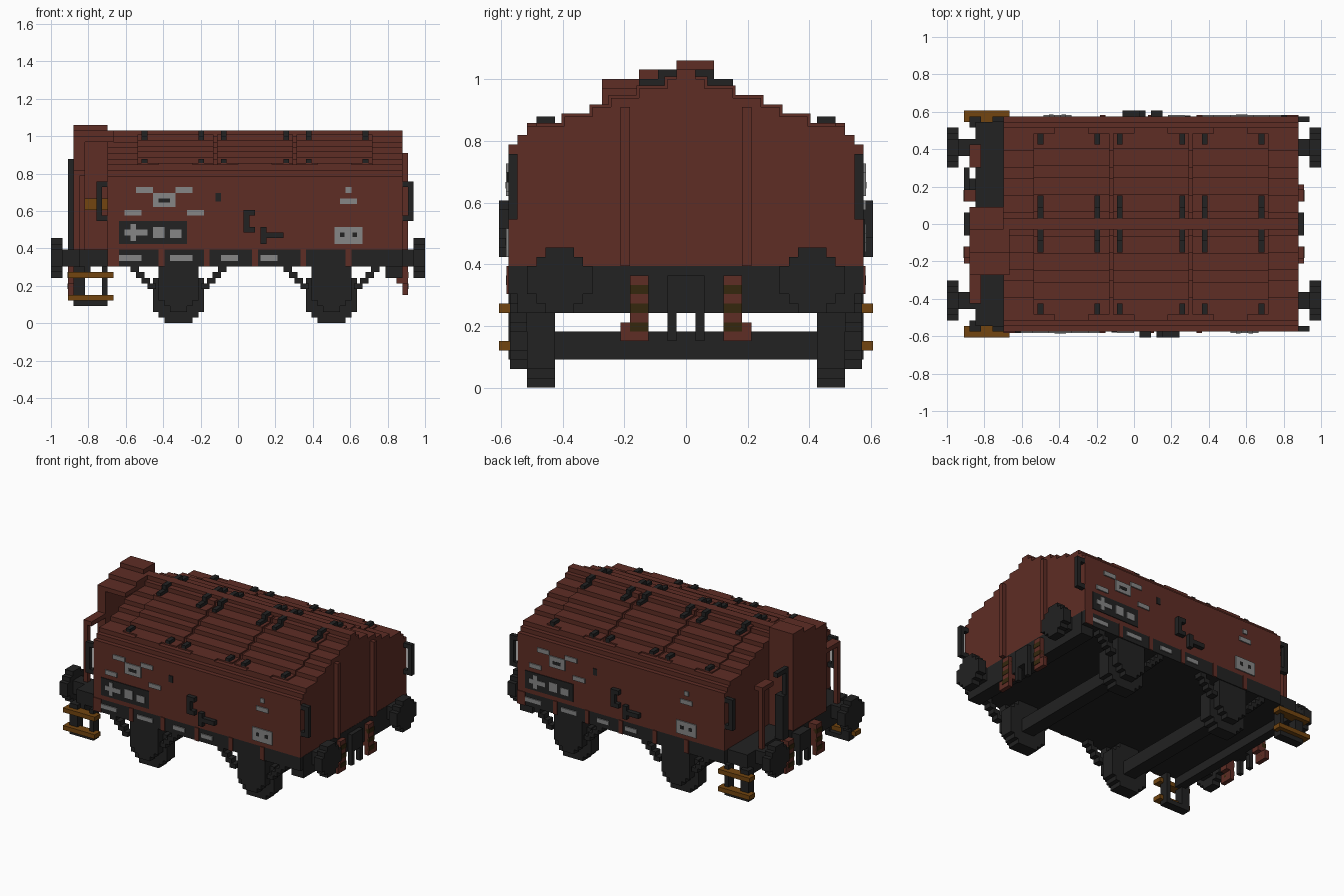
import bpy
import bmesh

UNIT = 2 / 66  # every part sits on a coarse block grid

old = bpy.data.objects.get("Cube")
if old:
    bpy.data.objects.remove(old, do_unlink=True)


def material(name, red, green, blue):
    mat = bpy.data.materials.new(name)
    mat.diffuse_color = (red, green, blue, 1)
    mat.use_nodes = True
    shader = next(n for n in mat.node_tree.nodes if n.type == "BSDF_PRINCIPLED")
    shader.inputs["Base Color"].default_value = (red, green, blue, 1)
    shader.inputs["Roughness"].default_value = 0.9
    return mat


RED = material("oxide red", .112, .026, .018)
BLACK = material("soft black", .016, .016, .016)
GREY = material("marking grey", .24, .24, .24)
WOOD = material("wood brown", .17, .06, .005)
DARK = material("dark brown", .035, .02, .004)


# Placements: each maps a grid point to a repeated position
def same(x, y): return x, y
def flip_y(x, y): return x, -y
def flip_x(x, y): return -x, y
def flip_both(x, y): return -x, -y
def turn(x, y): return 6 - x, -y          # half turn about the body centre
def body_flip(x, y): return 6 - x, y


SIDES = (same, flip_y)
TURNED = (same, turn)
BODY_CORNERS = (same, flip_y, turn, body_flip)
CORNERS = (same, flip_y, flip_x, flip_both)


def finish(name, mat, bm):
    bmesh.ops.recalc_face_normals(bm, faces=bm.faces)
    mesh = bpy.data.meshes.new(name)
    bm.to_mesh(mesh)
    bm.free()
    mesh.materials.append(mat)
    obj = bpy.data.objects.new(name, mesh)
    bpy.context.collection.objects.link(obj)
    return obj


def blocks(name, mat, boxes, places=(same,)):
    """One object made of axis-aligned boxes (x0, x1, y0, y1, z0, z1)."""
    bm = bmesh.new()
    for place in places:
        for x0, x1, y0, y1, z0, z1 in boxes:
            xa, ya = place(x0, y0)
            xb, yb = place(x1, y1)
            low = (min(xa, xb), min(ya, yb), z0)
            high = (max(xa, xb), max(ya, yb), z1)
            for v in bmesh.ops.create_cube(bm, size=1)["verts"]:
                v.co = [(a + b) / 2 + c * (b - a) for a, b, c in zip(low, high, v.co)]
                v.co *= UNIT
    return finish(name, mat, bm)


def stepped(name, mat, base, levels, along, start, end, centre=0, places=(same,)):
    """Extrude a symmetric staircase outline given as (half width, top)."""
    right, z = [], base
    for half, top in levels:
        right += [(half, z), (half, top)]
        z = top
    outline = right + [(-w, h) for w, h in reversed(right)]
    bm = bmesh.new()
    for place in places:
        verts = []
        for w, h in outline:
            x, y = (start, centre + w) if along == "x" else (centre + w, start)
            x, y = place(x, y)
            verts.append(bm.verts.new((x * UNIT, y * UNIT, h * UNIT)))
        face = bm.faces.new(verts)
        x, y = place(end, 0) if along == "x" else place(0, end)
        sx, sy = place(start, 0) if along == "x" else place(0, start)
        new = bmesh.ops.extrude_face_region(bm, geom=[face], use_keep_orig=True)["geom"]
        for v in (g for g in new if isinstance(g, bmesh.types.BMVert)):
            v.co.x += (x - sx) * UNIT
            v.co.y += (y - sy) * UNIT
    return finish(name, mat, bm)


def plates(name, mat, rects, thickness):
    """Thin painted plates (x0, x1, z0, z1) on both long sides."""
    boxes = [(a, b, -19 - thickness, -19, c, d) for a, b, c, d in rects]
    return blocks(name, mat, boxes, TURNED)


# Body with stepped roof
ROOF = [(19, 26), (18, 27), (17, 28), (13, 29), (10, 30), (8, 31), (5, 32), (2, 33), (1, 34)]
stepped("body_and_roof", RED, 13, ROOF, "x", -23, 29)

# Raised roof hatches with clasps
for i, x in enumerate((-18, -4, 10)):
    raised = [(16, 28.3)] + [(w + .3, h + .3) for w, h in ROOF[3:8]]
    stepped(f"roof_hatch_{i + 1}", RED, 27, raised, "x", x + .3, x + 13.7)
    blocks(f"hatch_lip_{i + 1}", RED, [(x + 4, x + 10, -17, 17, 27, 28.3)])
clasps = []
for x in (-17, -7, -3, 8, 12, 22):
    clasps += [(x, x + 1, 14, 16, 27, 29), (x, x + 1, 2, 5, 32, 33), (x, x + 1, 1, 3, 33, 34)]
blocks("roof_clasps", BLACK, clasps, SIDES)

# End wall ribs
blocks("end_ribs", RED, [(29, 30, 6, 7, 13, 30)], SIDES)

# Chassis, end platform and headstocks
blocks("chassis", BLACK, [(-23, 29, -19, 19, 10, 13)])
blocks("platform", BLACK, [(-28, -23, -18, 18, 10, 13)])
blocks("headstocks", BLACK, [(26, 29.05, -18, 18, 8, 13), (-28, -26, -18, 18, 8, 13)])
plates("frame_posts", RED, [(-23, -21, 10, 13)] +
       [(x, x + 1, 10, 13) for x in (-14, -6, 2.5, 11, 19)], .2)

# Brakeman's shelter, open towards the front
blocks("shelter", RED, [
    (-29, -27, -9, 3, 13, 32), (-27, -23, 2, 3, 13, 32),
    (-29, -22, -9, -1, 32, 33), (-29, -23, -1, 3, 32, 33),
    (-29, -22, -5, -1, 33, 34), (-29, -23, -1, 3, 33, 35)])
blocks("shelter_seat", WOOD, [(-27, -23, -6, 2, 20, 22)])
blocks("platform_rails", RED, [
    (-29, -27, 10, 14, 26, 27), (-29, -28, 13, 14, 13, 26),
    (-29, -27, -14, -9, 26, 27), (-29, -28, -14, -13, 13, 26)])
blocks("brake_column", BLACK, [
    (-30, -29, 6, 7, 13, 29), (-30, -29, 7, 10, 28, 29), (-30, -28, 6, 8, 13, 23)])

# Corner grab handles
blocks("corner_handles", BLACK, [
    (30, 31, 18, 19, 18, 25), (29, 30, 18, 19, 18, 19), (29, 30, 18, 19, 24, 25)],
    BODY_CORNERS)

# Buffers
stepped("buffer_heads", BLACK, 8, [(1.5, 9), (2.5, 10), (3.5, 13), (2.5, 14), (1.5, 15)],
        "x", 31, 33, 13.5, CORNERS)
blocks("buffer_stems", BLACK, [(28, 31, 12, 15, 10, 13)], CORNERS)

# Couplings and hoses at both ends
ENDS = (same, flip_x)
blocks("couplings", BLACK, [
    (28, 30, -2, 2, 8, 12), (29, 30, -2, -1, 5, 8), (29, 30, 1, 2, 5, 8)], ENDS)
blocks("hoses", RED, [(28, 30, 4, 6, 7, 12), (29, 30, 4, 7, 5, 7)], CORNERS)
blocks("hose_bands", DARK, [
    (29, 30.1, 4, 6, z, z + 1) for z in (6, 8, 10)], CORNERS)

# Running gear
TREAD = [(2.5, 1), (3.5, 2), (4.5, 8), (3.5, 9), (2.5, 10)]
for label, x in (("left", 16.5), ("right", -10.5)):
    stepped(f"{label}_wheels", BLACK, 0, TREAD, "y", 14, 17, x, SIDES)
    blocks(f"{label}_axle", BLACK, [(x - 1.5, x + 1.5, -14, 14, 3, 6)])
    stepped(f"{label}_axle_boxes", BLACK, 2,
            [(1.5, 3), (2.5, 4), (3.5, 10)], "y", 17, 18.8, x, SIDES)
    stays = []
    for i in range(4):
        for s in (-1, 1):
            stays.append((x + s * (4 + i), x + s * (5.5 + i), 17, 18.8, 6 + i, 7 + i))
    blocks(f"{label}_spring_stays", BLACK, stays, SIDES)

# Step ladders below the platform
blocks("ladder_frames", BLACK, [
    (-29, -27, 17, 19, 3, 10), (-24, -23, 17, 19, 3, 10), (-27, -24, 17, 19, 3, 4)], SIDES)
blocks("ladder_treads", WOOD, [
    (-30, -22, 18, 20, 4, 5), (-30, -22, 18, 20, 8, 9)], SIDES)

# Lever handles on the long sides
blocks("side_levers", BLACK, [
    (1, 2, -20, -19, 16, 20), (2, 3, -20, -19, 19, 20), (2, 3, -20, -19, 16, 17),
    (4, 5, -20, -19, 14, 17), (5, 8, -20, -19, 15, 16)], TURNED)

# Painted side plates
plates("dark_panels", BLACK, [(-21, -9, 14, 18), (-4, -3, 21.5, 23)], .15)
plates("grey_marks", GREY, [
    (-18, -15, 23, 24), (-11, -8, 23, 24), (-15, -11, 20.5, 23),
    (-20, -17, 19, 20), (-9, -6, 19, 20),
    (19, 20, 23, 24), (18, 21, 21, 22), (17, 22, 14, 17),
    (-20, -16, 15.5, 16.5), (-19, -18, 14.5, 17.5),
    (-15, -13, 15, 17), (-12, -10, 15, 16.5)], .25)
plates("frame_marks", GREY, [
    (x, x + w, 11, 12) for x, w in ((-21, 4), (-12, 4), (-3, 3), (4, 3))], .25)
plates("mark_slots", BLACK, [
    (-14, -12, 21.3, 22), (18, 18.8, 15.2, 16), (20.2, 21, 15.2, 16)], .3)
